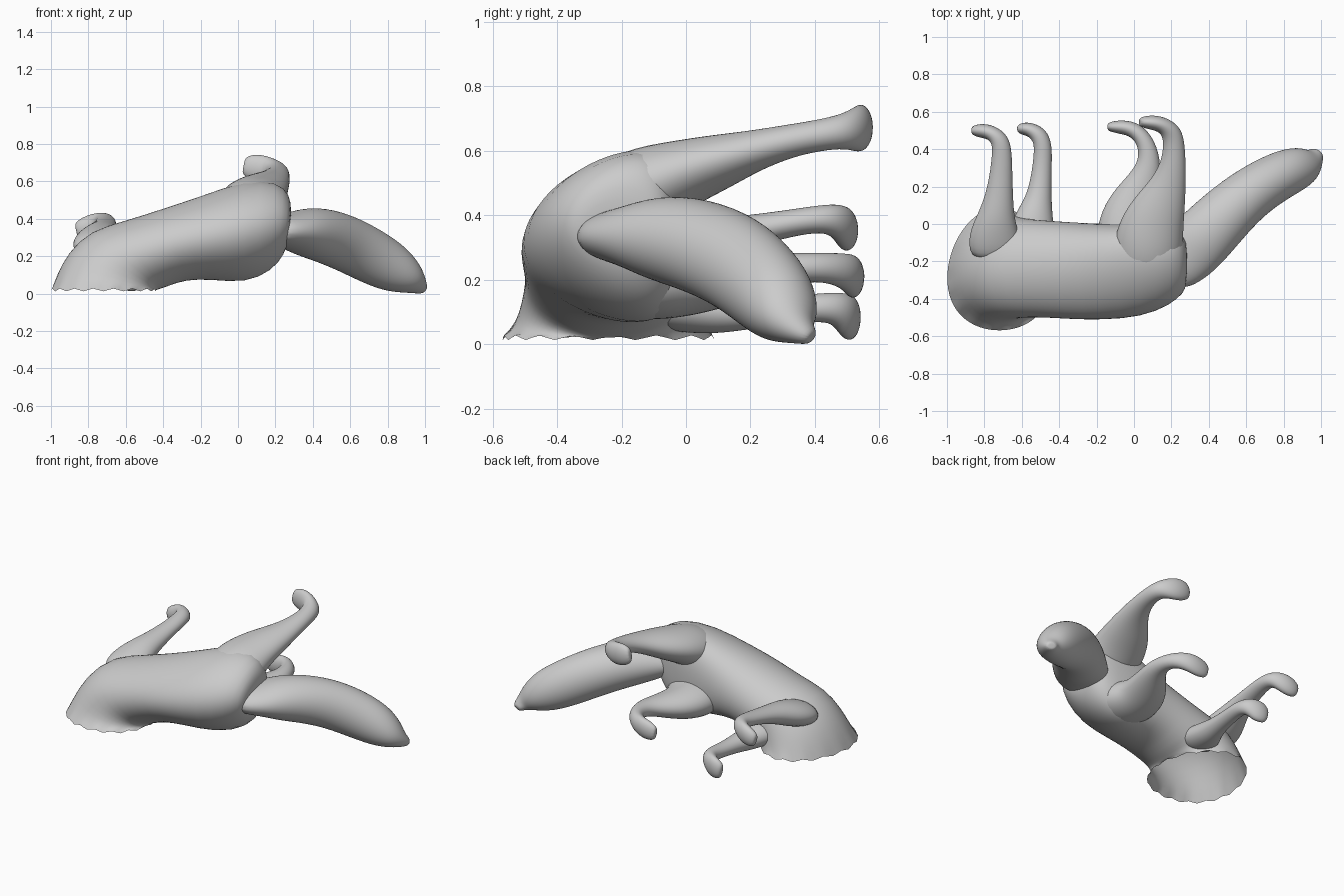
import bpy, bmesh, math
from mathutils import Vector

grey = bpy.data.materials.new("soft grey")
grey.diffuse_color = (0.6, 0.6, 0.6, 1)


def loft(name, rings, cap_start=True, cap_end=True, levels=2):
    """Skin a list of equal point loops into one smooth tube."""
    bm = bmesh.new()
    loops = [[bm.verts.new(p) for p in ring] for ring in rings]
    n = len(loops[0])
    for a, b in zip(loops, loops[1:]):
        for i in range(n):
            j = (i + 1) % n
            bm.faces.new((a[i], a[j], b[j], b[i]))
    for use, loop in ((cap_start, loops[0]), (cap_end, loops[-1])):
        if use:
            c = bm.verts.new(sum((v.co for v in loop), Vector()) / n)
            for i in range(n):
                bm.faces.new((loop[i], loop[(i + 1) % n], c))
    bmesh.ops.recalc_face_normals(bm, faces=bm.faces)
    mesh = bpy.data.meshes.new(name)
    bm.to_mesh(mesh)
    bm.free()
    mesh.materials.append(grey)
    mesh.polygons.foreach_set("use_smooth", [True] * len(mesh.polygons))
    ob = bpy.data.objects.new(name, mesh)
    bpy.context.collection.objects.link(ob)
    sub = ob.modifiers.new("smooth", 'SUBSURF')
    sub.levels = sub.render_levels = levels
    return ob


def limb(name, path, sides=12):
    """Tube along (x, y, z, horizontal radius, vertical radius) points."""
    pts = [Vector(p[:3]) for p in path]
    rings = []
    for k, p in enumerate(pts):
        t = (pts[min(k + 1, len(pts) - 1)] - pts[max(k - 1, 0)]).normalized()
        side = t.cross(Vector((0, 0, 1))).normalized()
        up = side.cross(t)
        rw, rh = path[k][3:]
        rings.append([p + side * rw * math.cos(a) + up * rh * math.sin(a)
                      for a in (2 * math.pi * i / sides for i in range(sides))])
    return loft(name, rings)


# torso: top x, z / bottom x, z / y range / backward skew of each slanted section
sections = [
    (0.285, 0.44, 0.27, 0.29, -0.33, -0.10, 0.00),
    (0.28, 0.53, 0.25, 0.21, -0.37, -0.06, 0.04),
    (0.21, 0.60, 0.18, 0.12, -0.435, -0.02, 0.08),
    (0.04, 0.61, 0.04, 0.055, -0.50, 0.00, 0.11),
    (-0.20, 0.52, -0.14, 0.075, -0.515, 0.00, 0.07),
    (-0.40, 0.455, -0.28, 0.075, -0.51, 0.01, 0.03),
    (-0.60, 0.39, -0.37, 0.04, -0.50, 0.02, 0.02),
    (-0.79, 0.34, -0.42, 0.025, -0.50, 0.03, 0.00),
    (-0.91, 0.22, -0.43, 0.02, -0.51, 0.05, -0.02),
    (-0.97, 0.10, -0.435, 0.02, -0.53, 0.07, -0.04),
    (-1.00, 0.02, -0.44, 0.02, -0.57, 0.09, -0.05)]
N = 32
body_rings = []
for k, (tx, tz, bx, bz, y0, y1, skew) in enumerate(sections):
    top, bot = Vector((tx, 0, tz)), Vector((bx, 0, bz))
    ring = []
    for i in range(N):
        a = 2 * math.pi * i / N
        p = (top + bot) / 2 + (top - bot) / 2 * math.sin(a)
        p.y = (y0 + y1) / 2 + (y1 - y0) / 2 * math.cos(a) + skew * math.sin(a) ** 2
        if k == len(sections) - 1:      # ragged open neck edge
            p.z += 0.022 if i % 2 else -0.022
        ring.append(p)
    body_rings.append(ring)
loft("torso", body_rings, cap_end=False, levels=1)

# bushy tail
limb("tail", [
    (0.17, -0.27, 0.335, 0.13, 0.07), (0.27, -0.17, 0.335, 0.17, 0.095),
    (0.36, -0.085, 0.33, 0.17, 0.135), (0.47, 0.03, 0.31, 0.16, 0.15),
    (0.60, 0.15, 0.26, 0.145, 0.155), (0.74, 0.24, 0.185, 0.135, 0.15),
    (0.85, 0.29, 0.125, 0.125, 0.13), (0.93, 0.32, 0.075, 0.10, 0.085),
    (0.965, 0.355, 0.04, 0.055, 0.045), (0.98, 0.39, 0.02, 0.035, 0.025)], 16)

# hind legs
limb("upper_hind_leg", [
    (0.06, -0.29, 0.42, 0.17, 0.12), (0.075, -0.14, 0.48, 0.20, 0.14),
    (0.095, -0.01, 0.53, 0.18, 0.11), (0.14, 0.10, 0.565, 0.145, 0.09),
    (0.185, 0.21, 0.60, 0.10, 0.066), (0.21, 0.32, 0.63, 0.07, 0.053),
    (0.215, 0.41, 0.647, 0.06, 0.05),
    (0.205, 0.49, 0.66, 0.06, 0.055), (0.15, 0.535, 0.665, 0.045, 0.075),
    (0.08, 0.545, 0.675, 0.04, 0.075), (0.03, 0.545, 0.685, 0.025, 0.05)])
limb("lower_hind_leg", [
    (0.02, -0.27, 0.21, 0.17, 0.11), (0.00, -0.12, 0.195, 0.20, 0.13),
    (-0.03, 0.00, 0.195, 0.18, 0.115), (-0.005, 0.10, 0.20, 0.145, 0.095),
    (0.045, 0.21, 0.215, 0.10, 0.07), (0.085, 0.32, 0.235, 0.065, 0.05),
    (0.07, 0.43, 0.24, 0.05, 0.045),
    (0.01, 0.505, 0.225, 0.045, 0.06), (-0.07, 0.52, 0.205, 0.04, 0.07),
    (-0.14, 0.52, 0.195, 0.025, 0.05)])

# front legs
limb("upper_front_leg", [
    (-0.74, -0.17, 0.24, 0.15, 0.08), (-0.75, -0.05, 0.28, 0.14, 0.085),
    (-0.735, 0.05, 0.315, 0.10, 0.075), (-0.72, 0.15, 0.34, 0.077, 0.058),
    (-0.71, 0.27, 0.365, 0.062, 0.046),
    (-0.705, 0.38, 0.385, 0.055, 0.042), (-0.715, 0.45, 0.39, 0.052, 0.048),
    (-0.76, 0.49, 0.37, 0.042, 0.065), (-0.82, 0.50, 0.345, 0.04, 0.065),
    (-0.865, 0.50, 0.335, 0.025, 0.045)])
limb("lower_front_leg", [
    (-0.55, -0.08, 0.12, 0.13, 0.08), (-0.535, 0.03, 0.11, 0.11, 0.08),
    (-0.515, 0.11, 0.10, 0.08, 0.07), (-0.50, 0.20, 0.10, 0.062, 0.055),
    (-0.49, 0.32, 0.105, 0.052, 0.045),
    (-0.485, 0.42, 0.115, 0.05, 0.045), (-0.505, 0.475, 0.11, 0.05, 0.055),
    (-0.55, 0.505, 0.085, 0.04, 0.075), (-0.595, 0.51, 0.07, 0.035, 0.065),
    (-0.62, 0.51, 0.065, 0.02, 0.045)])
